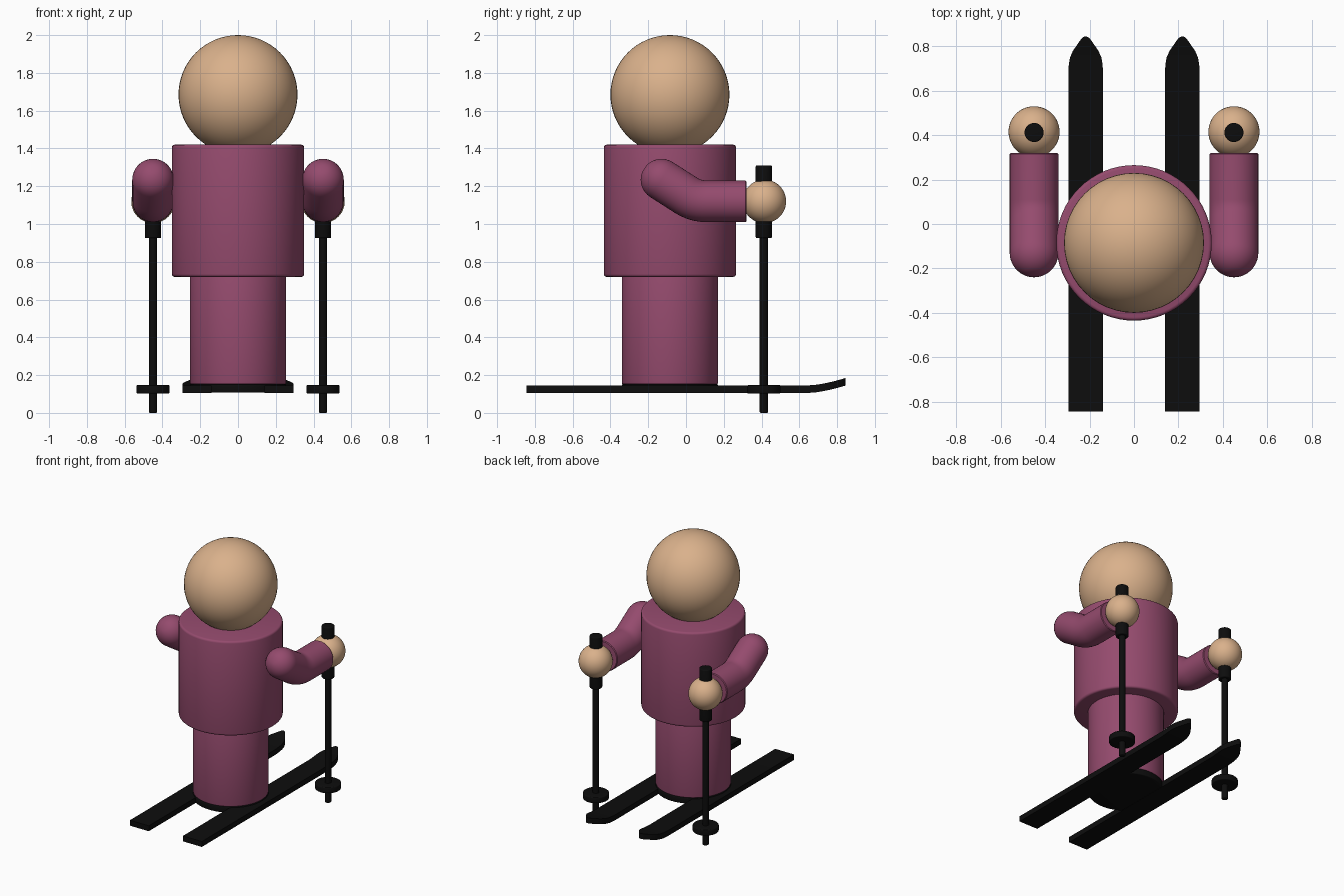
import bpy, bmesh, math
from mathutils import Vector

cube = bpy.data.objects.get("Cube")
if cube:
    bpy.data.objects.remove(cube, do_unlink=True)


def make_material(name, rgb):
    mat = bpy.data.materials.new(name)
    mat.use_nodes = True
    mat.diffuse_color = (*rgb, 1)
    mat.node_tree.nodes["Principled BSDF"].inputs["Base Color"].default_value = (*rgb, 1)
    return mat


PLUM = make_material("plum", (0.30, 0.07, 0.155))
TAN = make_material("tan", (0.70, 0.44, 0.26))
BLACK = make_material("black", (0.004, 0.004, 0.004))

BODY_Y = -0.085
ARM_X, HAND_Y, HAND_Z = 0.45, 0.412, 1.12
ARM_R = 0.11


def finish(bm, name, mat):
    bmesh.ops.recalc_face_normals(bm, faces=bm.faces)
    mesh = bpy.data.meshes.new(name)
    bm.to_mesh(mesh)
    bm.free()
    obj = bpy.data.objects.new(name, mesh)
    bpy.context.collection.objects.link(obj)
    mesh.materials.append(mat)
    bpy.ops.object.select_all(action="DESELECT")
    obj.select_set(True)
    bpy.context.view_layer.objects.active = obj
    bpy.ops.object.shade_smooth_by_angle(angle=math.radians(35))
    return obj


def ball(name, center, radius, mat):
    bm = bmesh.new()
    bmesh.ops.create_uvsphere(bm, u_segments=48, v_segments=32, radius=radius)
    bmesh.ops.translate(bm, verts=bm.verts, vec=center)
    return finish(bm, name, mat)


def bridge(bm, rings):
    """Skin a list of vertex rings and cap both ends."""
    for a, b in zip(rings, rings[1:]):
        for i in range(len(a)):
            j = (i + 1) % len(a)
            bm.faces.new((a[i], a[j], b[j], b[i]))
    bm.faces.new(rings[0])
    bm.faces.new(rings[-1])


def drum(name, x, y, z0, z1, radius, mat, edge=0.006, sides=48):
    """Upright cylinder with rounded rims."""
    bm = bmesh.new()
    arc = [k * math.pi / 6 for k in range(4)]
    low = [(radius - edge + edge * math.sin(t), z0 + edge - edge * math.cos(t)) for t in arc]
    high = [(r, z0 + z1 - z) for r, z in reversed(low)]
    rings = []
    for r, z in low + high:
        angles = [math.tau * i / sides for i in range(sides)]
        rings.append([bm.verts.new((x + r * math.cos(a), y + r * math.sin(a), z)) for a in angles])
    bridge(bm, rings)
    return finish(bm, name, mat)


def arm(name, x, mat, sides=40):
    """Bent sleeve with a domed shoulder and a flat cuff."""
    bm = bmesh.new()
    shoulder, elbow = Vector((x, -0.13, 1.235)), Vector((x, 0.05, HAND_Z))
    cuff = Vector((x, 0.32, HAND_Z))
    upper = (elbow - shoulder).normalized()
    fore = (cuff - elbow).normalized()
    stations = []
    for k in range(1, 9):
        t = k * math.pi / 16
        stations.append((shoulder - upper * ARM_R * math.cos(t), upper, ARM_R * math.sin(t)))
    # Rounded elbow
    a, b = elbow - upper * 0.06, elbow + fore * 0.06
    for k in range(7):
        t = k / 6
        point = a * (1 - t) ** 2 + elbow * 2 * t * (1 - t) + b * t ** 2
        stations.append((point, upper.lerp(fore, t).normalized(), ARM_R))
    stations += [(cuff - fore * 0.005, fore, ARM_R), (cuff, fore, ARM_R - 0.005)]
    side = Vector((1, 0, 0))
    rings = []
    for point, direction, r in stations:
        up = side.cross(direction)
        angles = [math.tau * i / sides for i in range(sides)]
        rings.append([bm.verts.new(point + (side * math.cos(t) + up * math.sin(t)) * r) for t in angles])
    bridge(bm, rings)
    return finish(bm, name, mat)


def ski(name, x, mat):
    """Flat runner with a tapered, upturned tip."""
    bm = bmesh.new()
    tip = [(-0.845, 1), (0.64, 1), (0.69, 1), (0.72, 0.98), (0.75, 0.91),
           (0.78, 0.74), (0.81, 0.47), (0.83, 0.29), (0.84, 0.17), (0.845, 0.04)]
    rings = []
    for y, width in tip:
        w = 0.0775 * width
        bend = max(0, y - 0.64) / 0.205
        z = 0.105 + 0.04 * bend ** 1.6
        rings.append([bm.verts.new((x + dx, y, z + dz))
                      for dx, dz in ((-w, 0), (w, 0), (w, 0.04), (-w, 0.04))])
    bridge(bm, rings)
    return finish(bm, name, mat)


# Body
ball("head", (0, BODY_Y, 1.685), 0.315, TAN)
drum("torso", 0, BODY_Y, 0.72, 1.42, 0.35, PLUM, edge=0.015, sides=64)
drum("legs", 0, BODY_Y, 0.15, 0.74, 0.255, PLUM, edge=0.01, sides=64)
drum("boot_base", 0, BODY_Y, 0.107, 0.152, 0.255, BLACK, sides=64)

# Arms, poles and skis on both sides
for label, s in (("left", 1), ("right", -1)):
    x = s * ARM_X
    arm(label + "_arm", x, PLUM)
    ball(label + "_hand", (x, HAND_Y + 0.003, HAND_Z), 0.115, TAN)
    drum(label + "_pole_shaft", x, HAND_Y, 0, 1.0, 0.022, BLACK, sides=24)
    drum(label + "_pole_grip", x, HAND_Y, 0.925, 1.31, 0.043, BLACK, sides=32)
    drum(label + "_pole_basket", x, HAND_Y, 0.103, 0.147, 0.088, BLACK, sides=40)
    ski(label + "_ski", s * 0.2175, BLACK)
